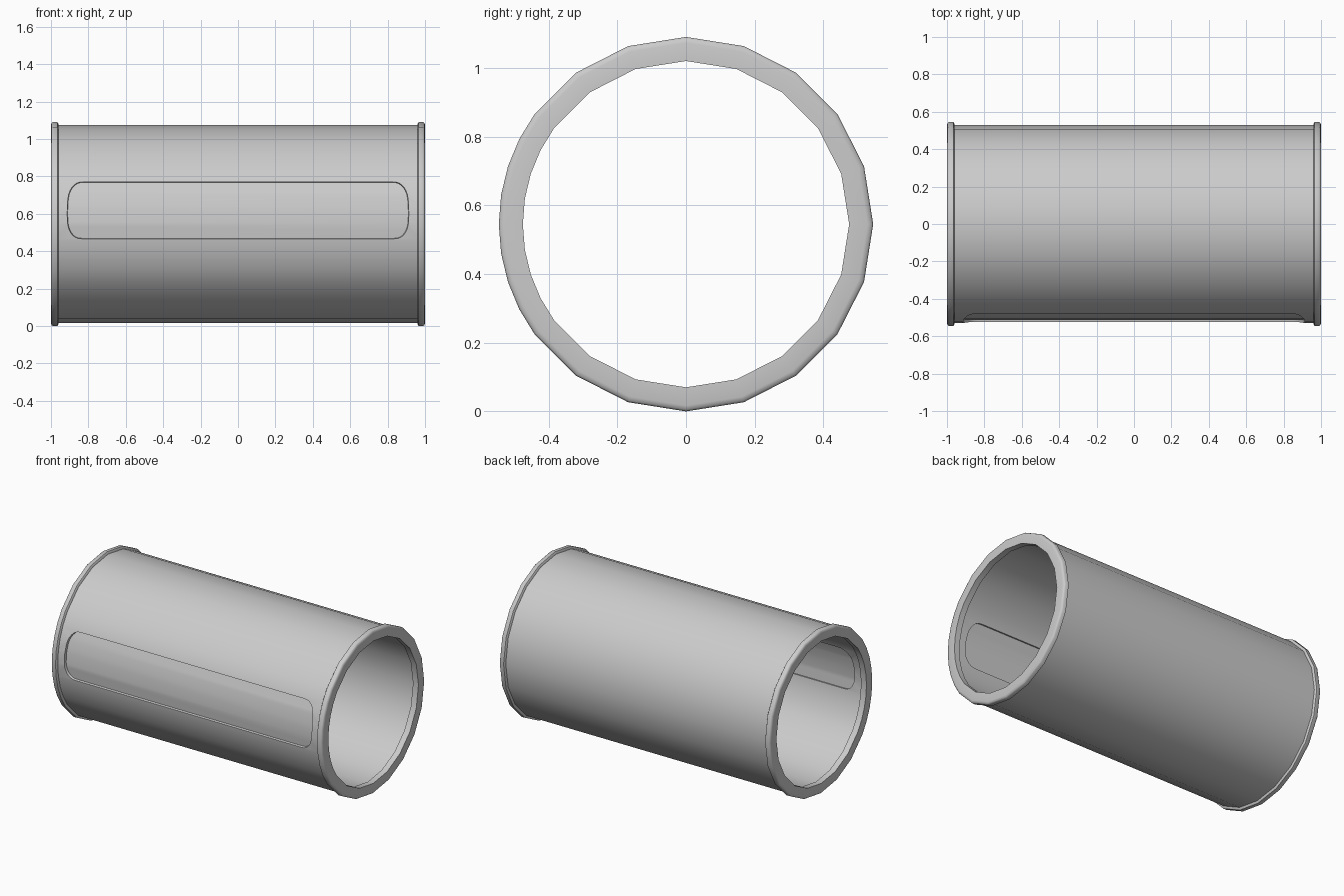
import bpy, bmesh
from math import sin, cos, pi, radians

cube = bpy.data.objects.get("Cube")
if cube:
    bpy.data.objects.remove(cube)

RADIUS = 0.545          # outer rim radius, also the axis height
WINDOW_Z = 0.622

grey = bpy.data.materials.new("plain_grey")
grey.use_nodes = True
grey.diffuse_color = (0.6, 0.6, 0.6, 1)
grey.node_tree.nodes["Principled BSDF"].inputs["Base Color"].default_value = grey.diffuse_color

# Twenty sides, twice as fine around the window at the front
ANGLES = [radians(a) for a in range(0, 360, 9) if a % 18 == 0 or 54 < a < 126]


def finish(bm, name):
    bmesh.ops.recalc_face_normals(bm, faces=bm.faces)
    mesh = bpy.data.meshes.new(name)
    bm.to_mesh(mesh)
    bm.free()
    mesh.materials.append(grey)
    obj = bpy.data.objects.new(name, mesh)
    bpy.context.collection.objects.link(obj)
    return obj


def bridge(bm, loops, closed):
    """Join equal point loops with quads; closed also joins last to first."""
    rings = [[bm.verts.new(p) for p in loop] for loop in loops]
    pairs = list(zip(rings, rings[1:]))
    if closed:
        pairs.append((rings[-1], rings[0]))
    for a, b in pairs:
        for i in range(len(a)):
            j = (i + 1) % len(a)
            bm.faces.new((a[i], a[j], b[j], b[i]))
    return rings


def lathe(name, profile):
    """Spin a closed (x, radius) profile about the lengthwise axis."""
    bm = bmesh.new()
    bridge(bm, [[(x, -r * sin(a), RADIUS + r * cos(a)) for a in ANGLES]
                for x, r in profile], True)
    return finish(bm, name)


def window_outline(y, grow):
    """Wide rounded rectangle with gently bowed ends."""
    w, h, rx, rz, power, steps = 0.907 + grow, 0.15 + grow, 0.08, 0.13, 0.8, 8
    points = []
    for sx, sz in ((1, 1), (-1, 1), (-1, -1), (1, -1)):
        corner = []
        for i in range(steps + 1):
            t = pi / 2 * i / steps
            c, s = max(cos(t), 0) ** power, sin(t) ** power
            corner.append((sx * (w - rx + rx * c), y, WINDOW_Z + sz * (h - rz + rz * s)))
        points += corner if sx * sz > 0 else corner[::-1]
    return points


def window_prism(name, front, back):
    bm = bmesh.new()
    rings = bridge(bm, [window_outline(-0.6, front), window_outline(-0.4, back)], False)
    for ring in rings:
        bm.faces.new(ring)
    obj = finish(bm, name)
    obj.hide_render = True
    return obj


def cut(obj, cutter, operation):
    mod = obj.modifiers.new("window", 'BOOLEAN')
    mod.operation = operation
    mod.solver = 'EXACT'
    mod.object = cutter
    bpy.context.view_layer.objects.active = obj
    bpy.ops.object.modifier_apply(modifier=mod.name)
    bpy.data.objects.remove(cutter)


def smooth(obj, degrees):
    bpy.ops.object.select_all(action='DESELECT')
    obj.select_set(True)
    bpy.context.view_layer.objects.active = obj
    bpy.ops.object.shade_smooth_by_angle(angle=radians(degrees))


# Main tube with a flared opening in the front wall
body = lathe("tube_body", [(-0.98, 0.53), (0.98, 0.53), (0.98, 0.487), (-0.98, 0.487)])
cut(body, window_prism("opening_cutter", 0.018, -0.014), 'DIFFERENCE')
smooth(body, 30)

# Thin curved pane set back in the opening
pane = lathe("window_pane", [(-0.97, 0.514), (0.97, 0.514), (0.97, 0.498), (-0.97, 0.498)])
cut(pane, window_prism("pane_cutter", 0.012, 0.012), 'INTERSECT')
smooth(pane, 30)

# Raised rim with softened edges at each end
for side, name in ((1, "left_rim"), (-1, "right_rim")):
    rim = lathe(name, [(side * x, r) for x, r in (
        (0.96, 0.475), (0.96, 0.536), (0.966, 0.545), (0.99, 0.545),
        (0.997, 0.54), (1.0, 0.528), (1.0, 0.475))])
    smooth(rim, 50)
